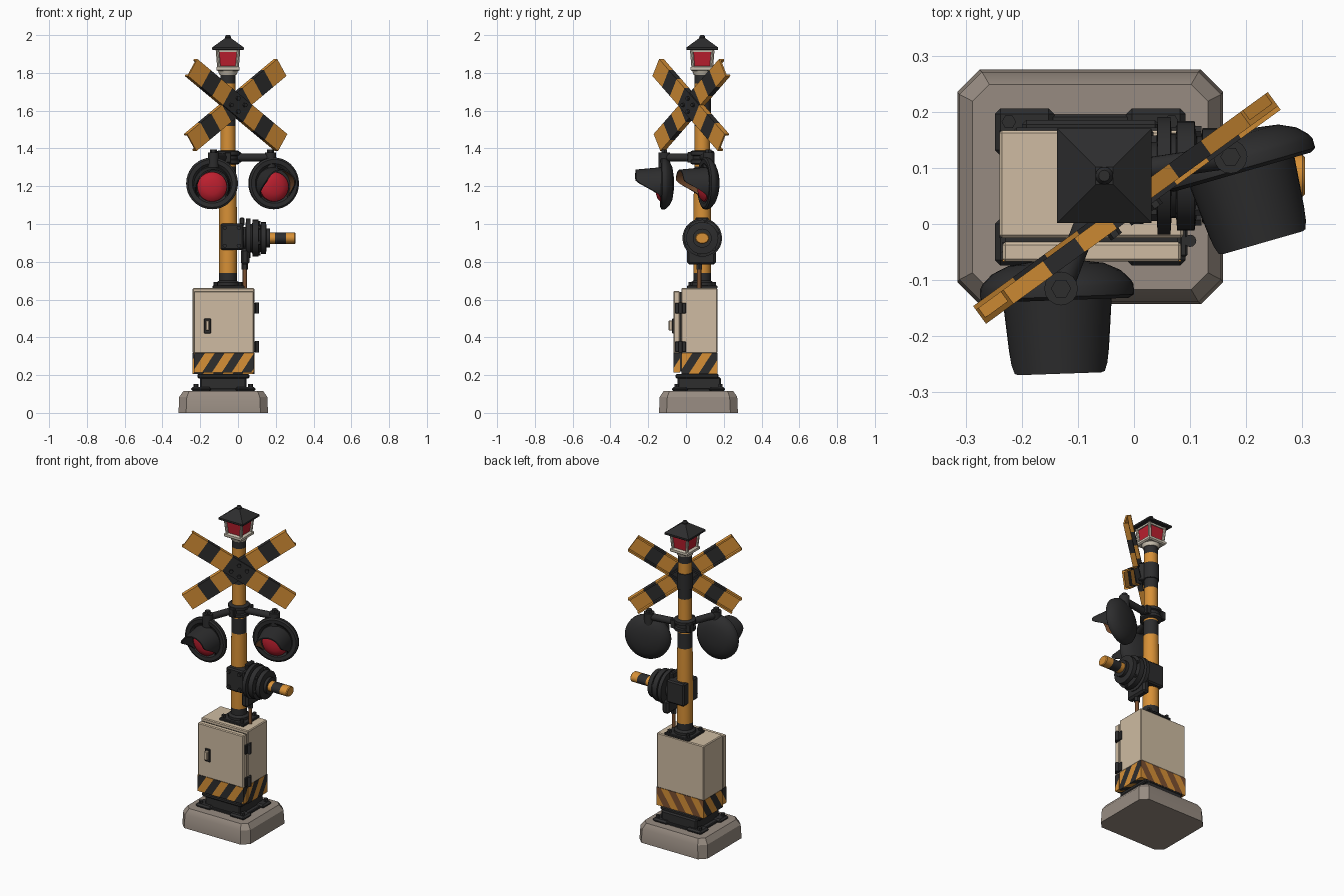
import bpy, bmesh, math
from mathutils import Vector, Matrix

if "Cube" in bpy.data.objects:
    bpy.data.objects.remove(bpy.data.objects["Cube"])

def mat(name, rgb):
    m = bpy.data.materials.new(name)
    m.diffuse_color = (*rgb, 1)
    m.use_nodes = True
    m.node_tree.nodes["Principled BSDF"].inputs["Base Color"].default_value = m.diffuse_color
    return m

CONCRETE = mat("concrete", (0.31, 0.26, 0.22))
CABINET = mat("cabinet_beige", (0.62, 0.50, 0.36))
ORANGE = mat("warning_orange", (0.68, 0.28, 0.037))
BLACK = mat("charcoal", (0.026, 0.026, 0.027))
RED = mat("signal_red", (0.50, 0.014, 0.028))
CREAM = mat("lantern_cream", (0.60, 0.54, 0.44))
BROWN = mat("rust_brown", (0.20, 0.08, 0.03))

def finish(name, bm, *mats):
    bmesh.ops.recalc_face_normals(bm, faces=bm.faces)
    me = bpy.data.meshes.new(name)
    bm.to_mesh(me)
    bm.free()
    for m in mats:
        me.materials.append(m)
    ob = bpy.data.objects.new(name, me)
    bpy.context.collection.objects.link(ob)
    return ob

def box(name, lo, hi, m, bevel=0.0, seg=1):
    lo, hi = Vector(lo), Vector(hi)
    bm = bmesh.new()
    bmesh.ops.create_cube(bm, size=1, matrix=Matrix.Translation((lo + hi) / 2) @ Matrix.Diagonal((*(hi - lo), 1)))
    if bevel:
        bmesh.ops.bevel(bm, geom=bm.edges[:], offset=bevel, segments=seg, affect='EDGES', profile=0.5)
    return finish(name, bm, m)

def lathe(name, origin, axis, profile, m, seg=24, phase=0.0):
    """Rings of (radius, distance along axis), capped at both ends."""
    bm = bmesh.new()
    rings = [[bm.verts.new((r * math.cos(phase + 2 * math.pi * i / seg),
                            r * math.sin(phase + 2 * math.pi * i / seg), t)) for i in range(seg)]
             for r, t in profile]
    for a, b in zip(rings, rings[1:]):
        for i in range(seg):
            j = (i + 1) % seg
            bm.faces.new((a[i], a[j], b[j], b[i]))
    bm.faces.new(rings[0])
    bm.faces.new(rings[-1])
    q = Vector((0, 0, 1)).rotation_difference(Vector(axis)).to_matrix().to_4x4()
    bm.transform(Matrix.Translation(origin) @ q)
    return finish(name, bm, m)

def rod(name, p, q, r, m, seg=16):
    d = Vector(q) - Vector(p)
    return lathe(name, p, d, [(r, 0), (r, d.length)], m, seg)

def stripe(ob, normal, cuts, second, back=None):
    """Cut along planes and alternate two materials; back replaces the second one on +y faces."""
    n = Vector(normal)
    for m in (second, back):
        if m:
            ob.data.materials.append(m)
    bm = bmesh.new()
    bm.from_mesh(ob.data)
    for c in cuts:
        bmesh.ops.bisect_plane(bm, geom=bm.verts[:] + bm.edges[:] + bm.faces[:],
                               plane_co=n * (c / n.length_squared), plane_no=n)
    for f in bm.faces:
        v = f.calc_center_median().dot(n)
        f.material_index = sum(v > c for c in cuts) % 2
        if back and f.material_index and f.normal.y > .5:
            f.material_index = 2
    bm.to_mesh(ob.data)
    bm.free()

PX, PY = -0.053, 0.086      # pole axis
CX, CY = -0.078, 0.066      # base centre

# Concrete base: chamfered slab with sloped top edge
bm = bmesh.new()
def octagon(hx, hy, c, z):
    pts = [(hx, hy - c), (hx - c, hy), (c - hx, hy), (-hx, hy - c), (-hx, c - hy), (c - hx, -hy), (hx - c, -hy), (hx, c - hy)]
    return [bm.verts.new((CX + x, CY + y, z)) for x, y in pts]
rings = [octagon(.237, .209, .04, 0), octagon(.233, .205, .04, .085), octagon(.21, .183, .03, .117)]
for a, b in zip(rings, rings[1:]):
    for i in range(8):
        bm.faces.new((a[i], a[i - 1], b[i - 1], b[i]))
bm.faces.new(rings[0])
bm.faces.new(rings[-1])
finish("concrete_base", bm, CONCRETE)

# Dark pedestal with four bolted feet
box("pedestal", (-.2, -.045, .115), (.045, .185, .19), BLACK, .008)
box("pedestal_top", (-.215, -.055, .183), (.06, .172, .207), BLACK, .006)
box("pedestal_flange", (-.225, -.055, .113), (.07, .195, .13), BLACK, .004)
for sx in (-1, 1):
    for sy in (-1, 1):
        x, y = CX + sx * .117, CY + sy * .098
        box("pedestal_foot", (x - .053, y - .042, .113), (x + .053, y + .042, .138), BLACK, .01)
        rod("foot_bolt", (x + sx * .028, y + sy * .018, .135), (x + sx * .028, y + sy * .018, .153), .013, BLACK, 6)

# Cabinet body and door, each with a striped lower band
diag = [-.5 + .052 * i for i in range(22)]
for part, lo, hi, z0, z1 in (("cabinet", (-.24, -.025), (.088, .167), .205, .66),
                             ("door", (-.234, -.067), (.084, -.032), .215, .645)):
    box(part + "_body", (*lo, .315), (*hi, z1), CABINET, .005)
    band = box(part + "_band", (*lo, z0), (*hi, .318), ORANGE)
    stripe(band, (1, 1, -.65), diag, BLACK, BROWN)
box("door_seal", (-.23, -.035, .22), (.078, -.022, .64), BLACK)
box("handle_plate", (-.18, -.074, .42), (-.143, -.064, .5), BLACK, .003)
box("door_handle", (-.172, -.092, .435), (-.152, -.07, .49), CABINET, .004)
for z in (.555, .35):
    box("hinge_leaf", (.082, -.058, z - .028), (.095, .0, z + .028), BLACK, .003)
    rod("hinge_pin", (.1, -.03, z - .03), (.1, -.03, z + .03), .011, BLACK, 12)

# Pole foot plate, striped pole
box("pole_plate", (-.135, .005, .658), (.035, .167, .675), BLACK, .004)
for sx in (-1, 1):
    for sy in (-1, 1):
        rod("plate_bolt", (PX + sx * .064, PY + sy * .062, .67), (PX + sx * .064, PY + sy * .062, .692), .012, BLACK, 6)
pole = lathe("pole", (PX, PY, .66), (0, 0, 1), [(.062, 0), (.062, .03), (.047, .04), (.047, .4), (.04, .74), (.04, 1.16)], BLACK)
stripe(pole, (0, 0, 1), [.74, 1.02, 1.11, 1.21, 1.305, 1.41, 1.51, 1.69, 1.745][:1]
       + [1.21, 1.305, 1.52, 1.68, 1.745], ORANGE)

# Gate motor: clamp block, drum, boom stub
GZ = .925
box("motor_clamp", (-.093, .012, .862), (.03, .155, 1.003), BLACK, .008)
for x in (-.07, .005):
    for z in (.885, .98):
        rod("clamp_bolt", (x, .015, z), (x, .0, z), .012, BLACK, 6)
lathe("motor_drum", (.02, PY, GZ), (1, 0, 0),
      [(.06, 0), (.06, .02), (.105, .022), (.105, .045), (.075, .047), (.075, .055), (.098, .057), (.098, .088),
       (.07, .092), (.07, .1), (.085, .102), (.085, .128), (.05, .132), (.05, .15)], BLACK, 28)
for i in range(6):
    a = math.pi / 3 * i + .3
    y, z = PY + .083 * math.cos(a), GZ + .083 * math.sin(a)
    rod("drum_bolt", (.1, y, z), (.12, y, z), .011, BLACK, 6)
boom = lathe("boom_stub", (0, 0, 0), (1, 0, 0), [(.03, .15), (.03, .3), (.026, .305)], ORANGE, 20)
boom.data.transform(Matrix.Translation((0, PY, GZ)) @ Matrix.Diagonal((1, 1.25, 1, 1)))
stripe(boom, (1, 0, 0), [.195, .255], BLACK)
box("motor_lower_box", (.015, .005, .785), (.06, .158, .87), BLACK, .012)
box("motor_top_lug", (.008, .05, .99), (.034, .12, 1.035), BLACK, .006)
rod("conduit", (.036, .07, .66), (.036, .07, .8), .011, BROWN, 12)
rod("conduit_nut", (.036, .07, .76), (.036, .07, .79), .018, BLACK, 6)

# Signal collar and arms
lathe("signal_collar", (PX, PY, 1.315), (0, 0, 1),
      [(.052, 0), (.062, .006), (.062, .024), (.052, .028), (.052, .046), (.062, .05), (.062, .068), (.052, .074)], BLACK)
for a in (30, 150, 270):
    x, y = PX + .062 * math.cos(math.radians(a)), PY + .062 * math.sin(math.radians(a))
    box("collar_lug", (x - .017, y - .017, 1.325), (x + .017, y + .017, 1.38), BLACK, .004)

def signal(side, x, y, turn, pivot, inner):
    """One round signal: dish, red lens, hood, pivot and arm."""
    rot = Matrix.Translation((x, y, 1.215)) @ Matrix.Rotation(math.radians(turn), 4, 'Z')
    dish = lathe(side + "_signal_dish", (0, 0, 0), (0, -1, 0),
                 [(.03, -.036), (.085, -.028), (.115, -.014), (.132, .003), (.137, .012), (.137, .03), (.127, .036),
                  (.105, .034), (.092, .022)], BLACK, 36)
    lens = lathe(side + "_lens", (0, 0, -.018), (0, -1, 0),
                 [(.08, .015), (.078, .036), (.064, .05), (.04, .059), (.014, .062)], RED, 28)
    bm = bmesh.new()
    rows = []
    for i in range(27):
        a = -130 + 10 * i
        t = min(1, max(0, (130 - abs(a)) / 65))
        ln = .012 + .13 * t * t * (3 - 2 * t)
        s, c = math.sin(math.radians(a)), math.cos(math.radians(a))
        rows.append([bm.verts.new((r * s, d, r * c - .012)) for r, d in ((.098, -.025), (.098 - ln * .09, -.025 - ln))])
    for p, q in zip(rows, rows[1:]):
        bm.faces.new((p[0], q[0], q[1], p[1]))
    # inner skin, joined at the rim
    ret = bmesh.ops.duplicate(bm, geom=bm.verts[:] + bm.edges[:] + bm.faces[:])
    outer = [e for e in bm.edges if e.is_boundary]
    for g in ret["geom"]:
        if isinstance(g, bmesh.types.BMVert):
            g.co.x *= .92
            g.co.z = (g.co.z + .012) * .92 - .012
        elif isinstance(g, bmesh.types.BMFace):
            g.material_index = 1
    bmesh.ops.bridge_loops(bm, edges=outer)
    hood = finish(side + "_hood", bm, BLACK, inner)
    for ob in (dish, lens, hood):
        ob.data.transform(rot)
    rod(side + "_signal_pivot", (*pivot, 1.3), (*pivot, 1.378), .03, BLACK)
    rod(side + "_pivot_nut", (*pivot, 1.375), (*pivot, 1.395), .018, BLACK, 6)
    rod(side + "_signal_arm", (PX, PY, 1.352), (*pivot, 1.352), .021, BLACK)

signal("left", -.138, -.1, 2, (-.13, -.115), BLACK)
signal("right", .183, .127, 16, (.172, .12), BROWN)

# Crossbuck: two striped channel boards turned to one side
turn = Matrix.Translation((-.01, .025, 1.63)) @ Matrix.Rotation(math.radians(36), 4, 'Z')
for name, ang, back in (("crossbuck_board_a", 34, 0), ("crossbuck_board_b", -34, .008)):
    bm = bmesh.new()
    for c, s in (((0, -.01, 0), (.71, .01, .108)), ((0, .005, .049), (.71, .022, .01)), ((0, .005, -.049), (.71, .022, .01))):
        bmesh.ops.create_cube(bm, size=1, matrix=Matrix.Translation(c) @ Matrix.Diagonal((*s, 1)))
    board = finish(name, bm, ORANGE)
    stripe(board, (1, 0, 0), [-.25, -.165, -.08, .08, .165, .25], BLACK)
    board.data.transform(turn @ Matrix.Translation((0, back, 0)) @ Matrix.Rotation(math.radians(ang), 4, 'Y'))
for x, z in ((.045, 0), (-.045, 0), (0, .035), (0, -.035)):
    rod("crossbuck_bolt", (x, -.012, z), (x, -.026, z), .012, BLACK, 6).data.transform(turn)
box("crossbuck_bracket", (-.035, .01, -.055), (.035, .05, .055), BLACK, .004).data.transform(turn)
lathe("crossbuck_clamp", (PX, PY, 1.58), (0, 0, 1), [(.046, 0), (.046, .1)], BLACK)

# Lantern: tray, red glass, corner posts, pyramid roof
Q, R2 = math.pi / 4, math.sqrt(2)
lathe("lantern_neck", (PX, PY, 1.79), (0, 0, 1), [(.045, 0), (.055, .025)], CREAM)
lathe("lantern_tray", (PX, PY, 1.81), (0, 0, 1), [(.055 * R2, 0), (.062 * R2, .006), (.062 * R2, .02), (.05 * R2, .026)], CREAM, 4, Q)
lathe("lantern_glass", (PX, PY, 1.83), (0, 0, 1), [(.046 * R2, 0), (.054 * R2, .09)], RED, 4, Q)
lathe("lantern_top_frame", (PX, PY, 1.91), (0, 0, 1), [(.059 * R2, 0), (.061 * R2, .018)], CREAM, 4, Q)
for sx in (-1, 1):
    for sy in (-1, 1):
        rod("lantern_post", (PX + sx * .048, PY + sy * .048, 1.825), (PX + sx * .056, PY + sy * .056, 1.92), .009, CREAM, 8)
lathe("lantern_roof", (PX, PY, 1.92), (0, 0, 1), [(.08 * R2, 0), (.0845 * R2, .004), (.0845 * R2, .014), (.016 * R2, .064)], BLACK, 4, Q)
lathe("roof_finial", (PX, PY, 1.975), (0, 0, 1), [(.015, 0), (.016, .015), (.01, .025)], BLACK, 12)

# Smooth round parts while keeping sharp edges
bpy.ops.object.select_all(action='SELECT')
bpy.context.view_layer.objects.active = pole
bpy.ops.object.shade_smooth_by_angle(angle=math.radians(32))
